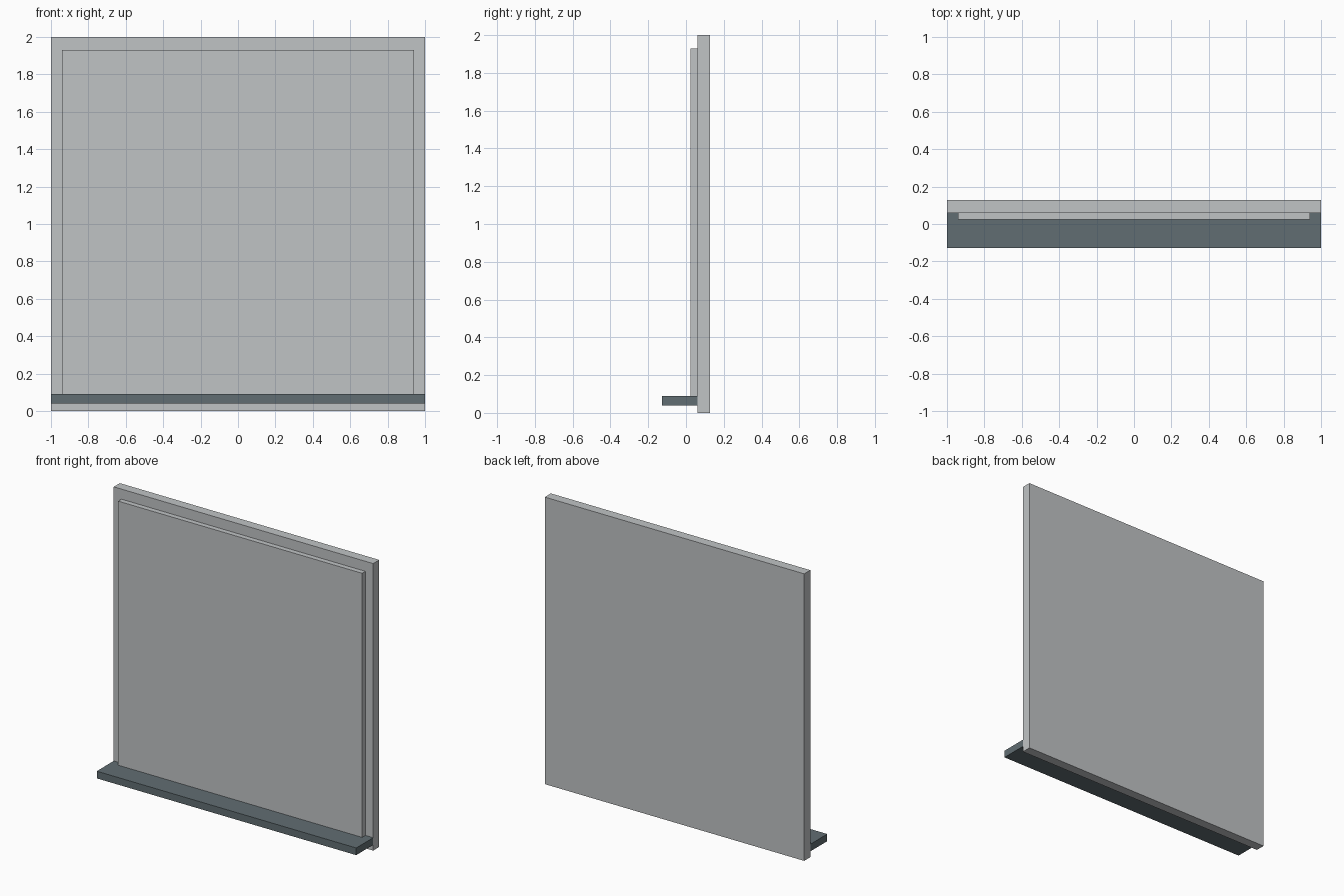
import bpy
import bmesh
from mathutils import Vector

cube = bpy.data.objects.get("Cube")
if cube:
    bpy.data.objects.remove(cube, do_unlink=True)


def material(name, rgb):
    mat = bpy.data.materials.new(name)
    mat.use_nodes = True
    color = (*rgb, 1.0)
    mat.diffuse_color = color
    mat.node_tree.nodes["Principled BSDF"].inputs["Base Color"].default_value = color
    return mat


def box(name, low, high, mat):
    """Flat-sided box between two opposite corners."""
    low, high = Vector(low), Vector(high)
    bm = bmesh.new()
    bmesh.ops.create_cube(bm, size=1)
    bmesh.ops.scale(bm, vec=high - low, verts=bm.verts)
    mesh = bpy.data.meshes.new(name)
    bm.to_mesh(mesh)
    bm.free()
    mesh.materials.append(mat)
    obj = bpy.data.objects.new(name, mesh)
    obj.location = (low + high) / 2
    bpy.context.collection.objects.link(obj)
    return obj


light_grey = material("light grey", (0.53, 0.55, 0.56))
slate_grey = material("slate grey", (0.12, 0.155, 0.17))

# Shared planes: front of the wall board and top of the ledge
board_front = 0.06
ledge_top = 0.09

# Full-size back slab
box("back_board", (-1, board_front, 0), (1, 0.127, 2), light_grey)

# Raised panel standing on the ledge
box("front_panel", (-0.94, 0.024, ledge_top), (0.94, board_front, 1.93), light_grey)

# Ledge projecting from the lower front
box("bottom_ledge", (-1, -0.127, 0.04), (1, board_front, ledge_top), slate_grey)
